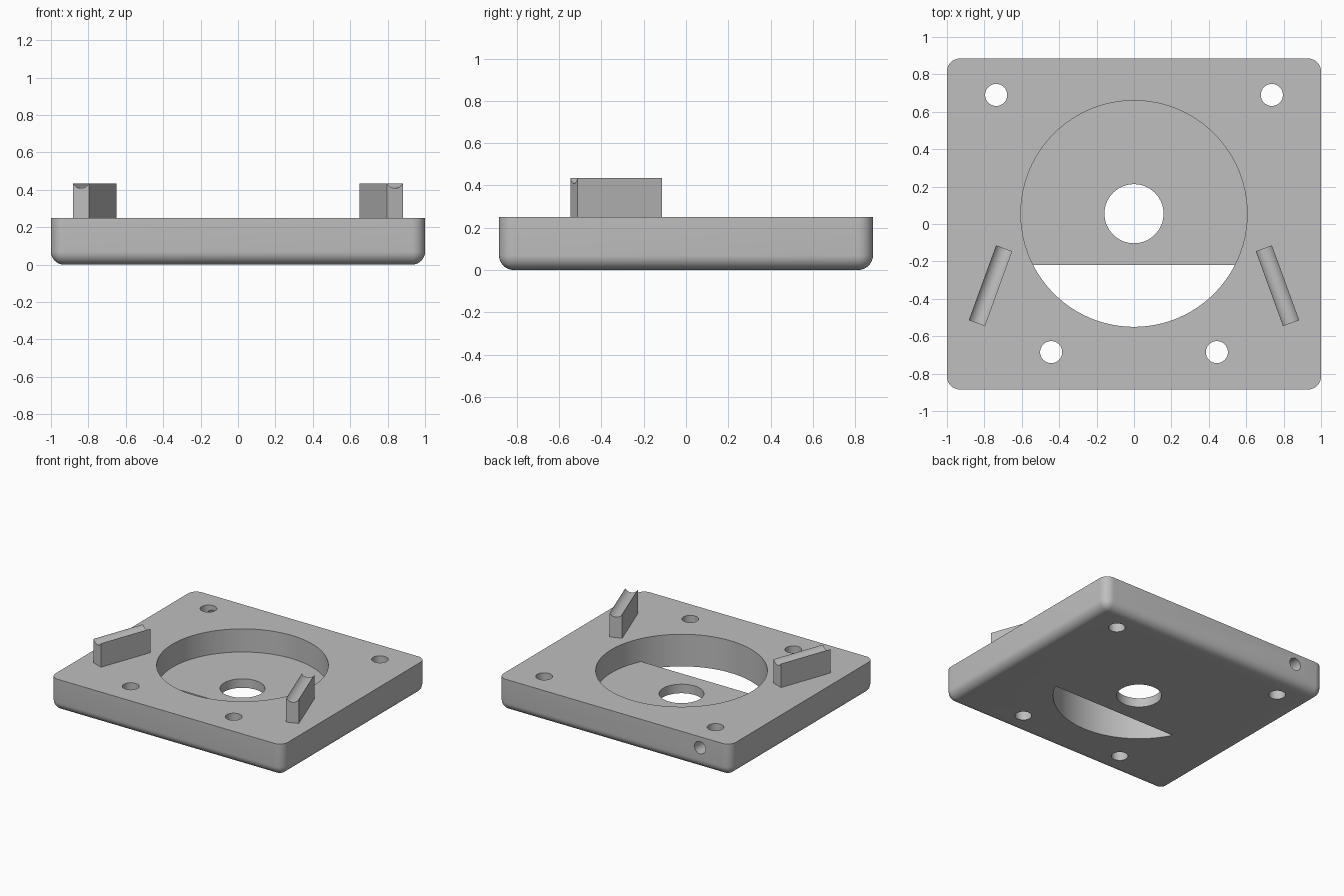
import bpy, bmesh
from math import sin, cos, pi, asin, radians
from mathutils import Matrix, Vector

if "Cube" in bpy.data.objects:
    bpy.data.objects.remove(bpy.data.objects["Cube"], do_unlink=True)

grey = bpy.data.materials.new("plain_grey")
grey.use_nodes = True
colour = (0.52, 0.52, 0.52, 1)
grey.diffuse_color = colour
grey.node_tree.nodes["Principled BSDF"].inputs["Base Color"].default_value = colour

HEIGHT, FLOOR = 0.25, 0.07
CENTRE_Y, POCKET_R = 0.055, 0.605


def arc(x, y, r, start=0.0, end=2 * pi, n=96):
    """Points along an arc, both ends included unless it is a full circle."""
    full = abs(end - start - 2 * pi) < 1e-6
    steps = n if full else n - 1
    return [(x + r * cos(start + (end - start) * i / steps),
             y + r * sin(start + (end - start) * i / steps)) for i in range(n)]


def prism(name, outline, low, high, matrix=None, round_edges=0):
    """Extrude an outline along z, then optionally round and place it."""
    bm = bmesh.new()
    face = bm.faces.new([bm.verts.new((x, y, low)) for x, y in outline])
    out = bmesh.ops.extrude_face_region(bm, geom=[face])
    top = [v for v in out["geom"] if isinstance(v, bmesh.types.BMVert)]
    bmesh.ops.translate(bm, verts=top, vec=(0, 0, high - low))
    bmesh.ops.recalc_face_normals(bm, faces=bm.faces[:])
    if round_edges:
        edges = [e for e in bm.edges if min(v.co.z for v in e.verts) < low + 1e-4]
        bmesh.ops.bevel(bm, geom=edges, offset=round_edges, segments=8,
                        profile=0.5, affect='EDGES')
    if matrix:
        bm.transform(matrix)
        bmesh.ops.recalc_face_normals(bm, faces=bm.faces[:])
    mesh = bpy.data.meshes.new(name)
    bm.to_mesh(mesh)
    bm.free()
    mesh.materials.append(grey)
    obj = bpy.data.objects.new(name, mesh)
    bpy.context.collection.objects.link(obj)
    return obj


def activate(obj):
    bpy.ops.object.select_all(action='DESELECT')
    obj.select_set(True)
    bpy.context.view_layer.objects.active = obj


def cut(obj, cutter):
    cutter.hide_render = True
    mod = obj.modifiers.new("cut", 'BOOLEAN')
    mod.operation, mod.solver, mod.object = 'DIFFERENCE', 'EXACT', cutter
    activate(obj)
    bpy.ops.object.modifier_apply(modifier=mod.name)
    bpy.data.objects.remove(cutter, do_unlink=True)


def smooth(obj):
    activate(obj)
    bpy.ops.object.shade_smooth_by_angle(angle=radians(30))


# Base plate: rounded corners and lower rim, sharp upper rim
W, D = 1.0, 0.885
plate = prism("base_plate", [(-W, -D), (W, -D), (W, D), (-W, D)],
              0, HEIGHT, round_edges=0.07)
cut(plate, prism("pocket_cutter", arc(0, CENTRE_Y, POCKET_R), -0.1, 0.4))

# Four screw holes
for x, y in ((0.737, 0.69), (0.443, -0.685)):
    for side in (-1, 1):
        cut(plate, prism("screw_cutter", arc(side * x, y, 0.059, n=40), -0.1, 0.4))

# Round side hole in the back, reaching the screw hole
side_hole = Matrix.Translation((-0.74, 0, 0.165)) @ Matrix.Rotation(radians(-90), 4, 'X')
cut(plate, prism("side_cutter", arc(0, 0, 0.048, n=40), 0.69, 1.0, side_hole))
smooth(plate)

# Pocket floor: disc cut straight at the front, with a central hole
dip = asin(0.275 / POCKET_R)
floor = prism("pocket_floor", arc(0, CENTRE_Y, POCKET_R + 0.001, -dip, pi + dip), 0, FLOOR)
cut(floor, prism("centre_cutter", arc(0, CENTRE_Y, 0.158, n=64), -0.1, 0.2))
smooth(floor)

# Slanted posts with a hollow groove along the top
HALF, LENGTH, TOP, SAG = 0.046, 0.426, 0.435, 0.026
R = (HALF ** 2 + SAG ** 2) / (2 * SAG)
spread = asin(HALF / R)
groove = arc(0, TOP - SAG + R, R, -pi / 2 + spread, -pi / 2 - spread, 17)
section = [(-HALF, HEIGHT - 0.01), (HALF, HEIGHT - 0.01)] + groove
for side, name in ((1, "left_post"), (-1, "right_post")):
    place = (Matrix.Translation((side * 0.767, -0.33, 0))
             @ Matrix.Rotation(radians(20 * side), 4, 'Z')
             @ Matrix.Rotation(radians(90), 4, 'X'))
    smooth(prism(name, section, -LENGTH / 2, LENGTH / 2, place))
